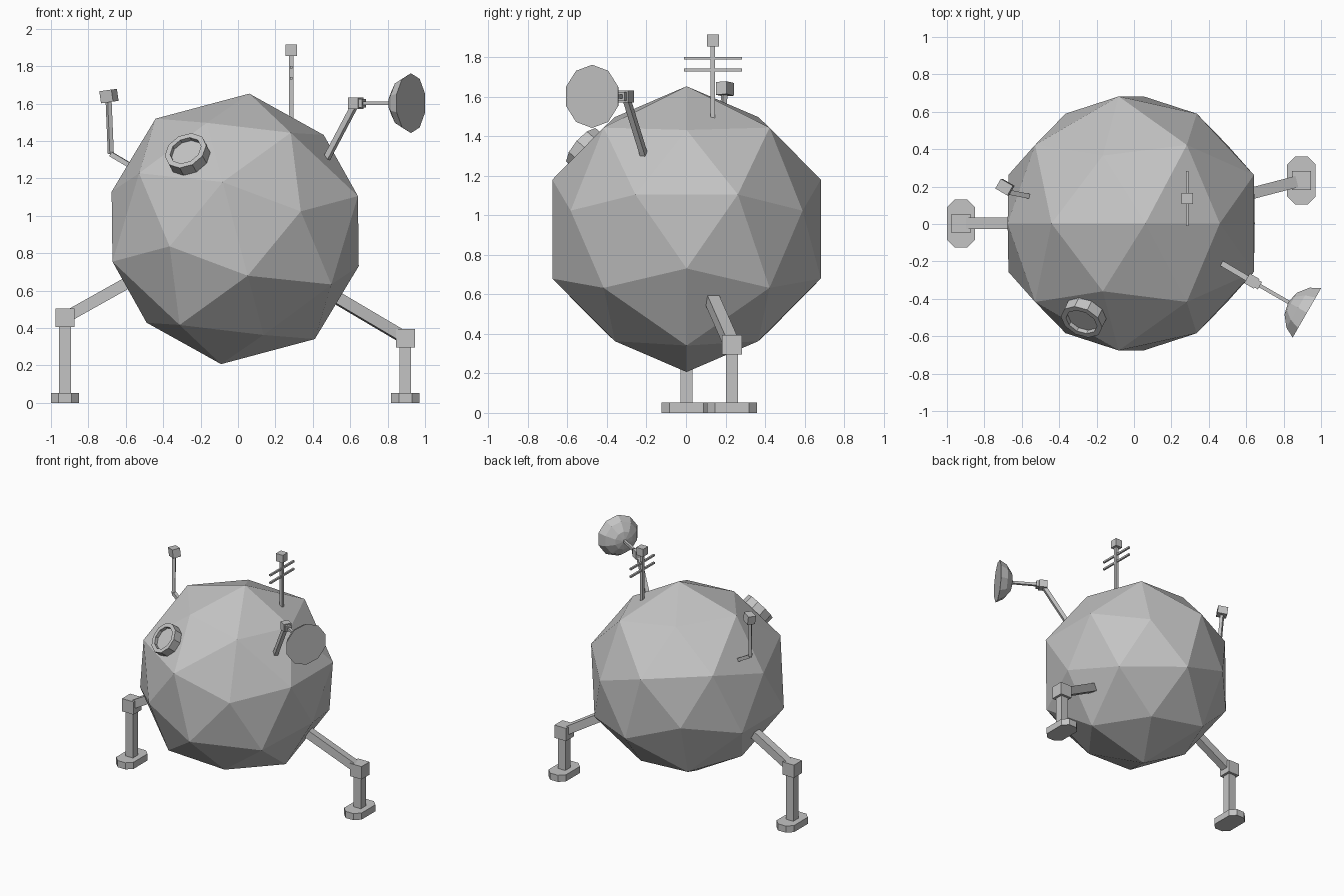
import bpy, bmesh
from math import sin, cos, pi, radians, sqrt
from mathutils import Vector, Matrix

if "Cube" in bpy.data.objects:
    bpy.data.objects.remove(bpy.data.objects["Cube"], do_unlink=True)

grey = bpy.data.materials.new("plain_grey")
grey.use_nodes = True
grey.diffuse_color = (0.55, 0.55, 0.55, 1)
grey.node_tree.nodes["Principled BSDF"].inputs["Base Color"].default_value = grey.diffuse_color


def finish(name, bm, matrix=Matrix()):
    """Turn a bmesh into a flat-shaded, placed object."""
    bmesh.ops.recalc_face_normals(bm, faces=bm.faces)
    mesh = bpy.data.meshes.new(name)
    bm.to_mesh(mesh)
    bm.free()
    mesh.materials.append(grey)
    obj = bpy.data.objects.new(name, mesh)
    obj.matrix_world = matrix
    bpy.context.collection.objects.link(obj)
    return obj


def box(name, centre, size, rotation=Matrix(), chamfer=0):
    bm = bmesh.new()
    bmesh.ops.create_cube(bm, size=1)
    bmesh.ops.scale(bm, vec=size, verts=bm.verts)
    if chamfer:
        upright = [e for e in bm.edges
                   if abs(e.verts[0].co.z - e.verts[1].co.z) > size[2] / 2]
        bmesh.ops.bevel(bm, geom=upright, offset=chamfer, segments=1, affect='EDGES')
    return finish(name, bm, Matrix.Translation(centre) @ rotation)


def aim(direction):
    return Vector(direction).to_track_quat('Z', 'Y').to_matrix().to_4x4()


def bar(name, start, end, width):
    """Square bar between two points."""
    a, b = Vector(start), Vector(end)
    return box(name, (a + b) / 2, (width, width, (b - a).length), aim(b - a))


def lathe(name, profile, sides, origin, axis):
    """Turn a (radius, height) profile around an axis."""
    bm = bmesh.new()
    rings = []
    for r, h in profile:
        count = sides if r else 1
        rings.append([bm.verts.new((r * sin(2 * pi * i / count), r * cos(2 * pi * i / count), h))
                      for i in range(count)])
    for low, high in zip(rings, rings[1:]):
        for i in range(sides):
            j = (i + 1) % sides
            quad = [low[i % len(low)], low[j % len(low)], high[j % len(high)], high[i % len(high)]]
            bm.faces.new(list(dict.fromkeys(quad)))
    return finish(name, bm, Matrix.Translation(origin) @ aim(axis))


# Faceted hull: a dodecahedron with a raised point on each face
phi = (1 + sqrt(5)) / 2
points = []
signs = (-1, 1)
for s in signs:
    for t in signs:
        for u in signs:
            points.append(Vector((s, t, u)).normalized() * 0.727)
        corner = Vector((s / phi, 0, t * phi)).normalized() * 0.727
        peak = Vector((0, s, t * phi)).normalized() * 0.69
        for v in (corner, peak):
            points += [v, v.zxy, v.yzx]
bm = bmesh.new()
for p in points:
    bm.verts.new(p)
bmesh.ops.convex_hull(bm, input=bm.verts)
finish("hull", bm, Matrix.Translation((-0.015, 0.003, 0.93)) @ Matrix.Rotation(radians(-14.95), 4, 'Y'))

# Porthole with raised rim
lathe("porthole", [(0, -0.02), (0.118, -0.02), (0.118, 0.055), (0.088, 0.055), (0.088, 0.03), (0, 0.03)],
      10, (-0.262, -0.485, 1.315), (-0.345, -0.71, 0.614))

# Legs: strut, knee, shank and chamfered foot
for side, knee, root in (("right", (-0.925, 0.003, 0.455), (-0.55, 0.003, 0.665)),
                         ("left", (0.895, 0.233, 0.345), (0.48, 0.125, 0.59))):
    x, y, z = knee
    bar(side + "_strut", knee, root, 0.062)
    box(side + "_knee", knee, (0.1, 0.1, 0.1))
    box(side + "_shank", (x, y, z / 2), (0.062, 0.062, z - 0.06))
    box(side + "_foot", (x, y, 0.026), (0.152, 0.255, 0.052), chamfer=0.042)

# Mast with two crossbars
box("mast", (0.285, 0.135, 1.67), (0.022, 0.022, 0.4))
box("mast_head", (0.285, 0.137, 1.885), (0.06, 0.06, 0.06))
for z in (1.735, 1.795):
    box("mast_crossbar", (0.285, 0.137, z), (0.014, 0.295, 0.014))

# Bent side antenna
bend, tip = (-0.68, 0.172, 1.33), (-0.692, 0.195, 1.62)
bar("antenna_root", (-0.52, 0.14, 1.235), bend, 0.026)
bar("antenna_stem", bend, tip, 0.024)
box("antenna_head", (-0.69, 0.197, 1.64), (0.075, 0.06, 0.065),
    Matrix.Rotation(radians(-8), 4, 'Y') @ Matrix.Rotation(radians(-30), 4, 'Z'))

# Dish on a jointed arm
joint = Vector((0.63, -0.305, 1.602))
axis = Vector((cos(pi / 6), -sin(pi / 6), 0))
turn = Matrix.Rotation(-pi / 6, 4, 'Z')
bar("dish_arm", (0.46, -0.205, 1.28), joint, 0.03)
box("dish_joint", joint, (0.06, 0.06, 0.06), turn)
box("dish_socket", joint + axis * 0.035, (0.03, 0.045, 0.045), turn)
bar("dish_rod", joint, joint + axis * 0.25, 0.02)
lathe("dish", [(0, -0.115), (0.07, -0.1), (0.13, -0.055), (0.16, 0), (0, 0)],
      10, joint + axis * 0.34, axis)
